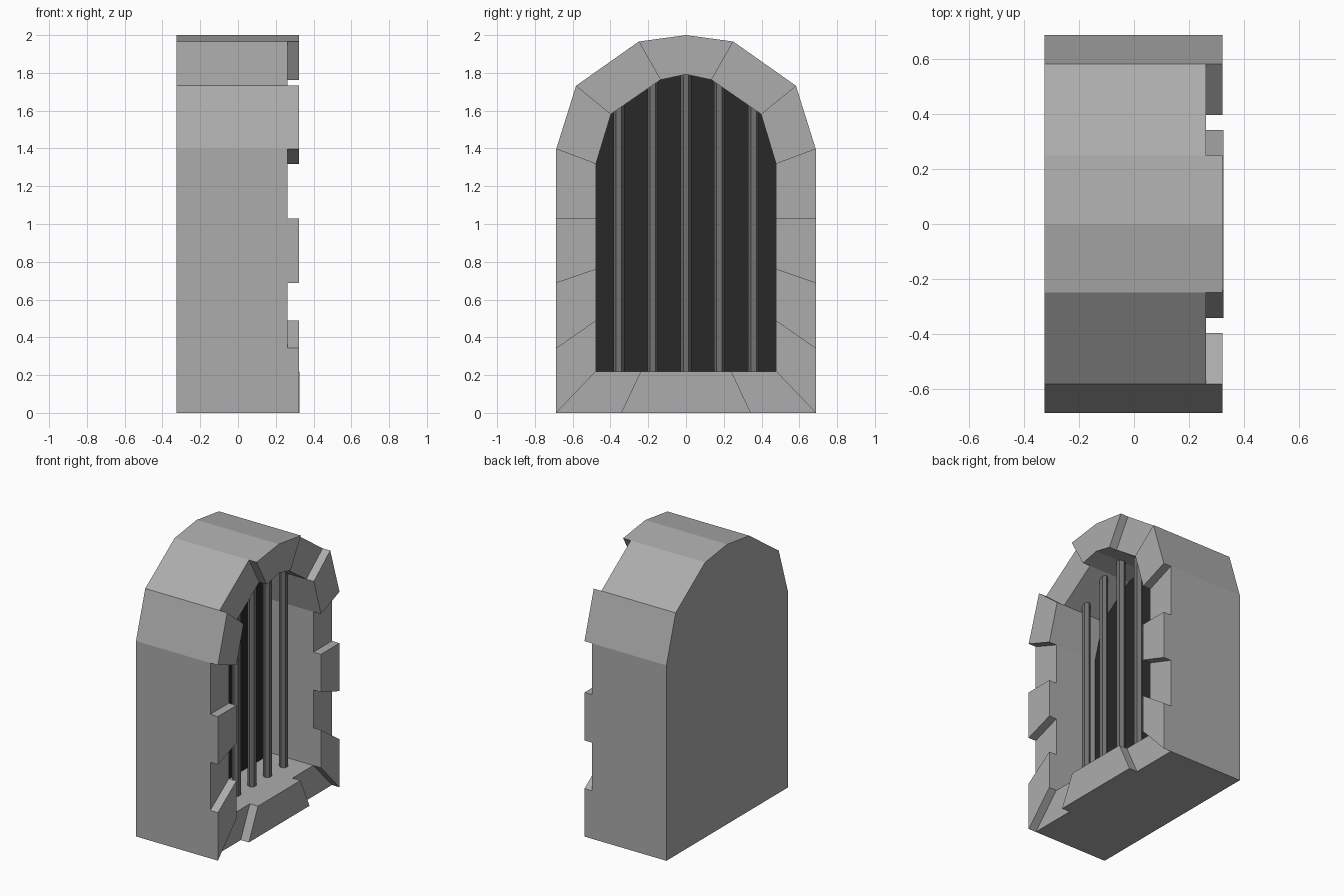
import bpy, bmesh

if "Cube" in bpy.data.objects:
    bpy.data.objects.remove(bpy.data.objects["Cube"])

BACK, PANEL, LOW, HIGH, SILL = -0.326, -0.07, 0.262, 0.322, 0.326


def make_object(name, bm, mat):
    bmesh.ops.remove_doubles(bm, verts=bm.verts, dist=1e-5)
    bmesh.ops.recalc_face_normals(bm, faces=bm.faces)
    me = bpy.data.meshes.new(name)
    bm.to_mesh(me)
    bm.free()
    ob = bpy.data.objects.new(name, me)
    bpy.context.collection.objects.link(ob)
    me.materials.append(mat)
    return ob


def colour(name, v):
    m = bpy.data.materials.new(name)
    m.diffuse_color = (v, v, v, 1)
    m.use_nodes = True
    m.node_tree.nodes["Principled BSDF"].inputs["Base Color"].default_value = m.diffuse_color
    return m


# Joints between stones: (outer y, outer z, inner y, inner z), right half from the sill up
half = [(0.343, 0, 0.24, 0.22), (0.687, 0, 0.477, 0.22), (0.687, 0.343, 0.477, 0.49),
        (0.687, 0.687, 0.477, 0.76), (0.687, 1.03, 0.477, 1.03), (0.687, 1.397, 0.477, 1.318),
        (0.582, 1.732, 0.397, 1.582), (0.25, 1.966, 0.135, 1.763)]
joints = half + [(0, 2.0, 0, 1.792)] + [(-a, b, -c, d) for a, b, c, d in reversed(half)]
n = len(joints)
outer = [j[:2] for j in joints]
inner = [j[2:] for j in joints]


def depth(i):
    if i == n - 1:
        return SILL
    return HIGH if min(i, 15 - i) % 2 else LOW


# Stone surround: alternating raised and recessed stones around a deep niche
bm = bmesh.new()


def face(*pts):
    bm.faces.new([bm.verts.new(p) for p in pts])


for i in range(n):
    k = (i + 1) % n
    d, e = depth(i), depth(k)
    o0, o1, i0, i1 = outer[i], outer[k], inner[i], inner[k]
    face((d, *o0), (d, *o1), (d, *i1), (d, *i0))
    face((BACK, *o0), (BACK, *o1), (d, *o1), (d, *o0))
    face((d, *i0), (d, *i1), (PANEL, *i1), (PANEL, *i0))
    if d != e:
        # step face between a raised and a recessed stone
        face((d, *o1), (e, *o1), (e, *i1), (d, *i1))
face(*[(BACK, *p) for p in reversed(outer)])
face(*[(PANEL, *p) for p in inner])
make_object("stone_surround", bm, colour("stone", 0.415))

# Dark panel at the back of the niche
bm = bmesh.new()
bm.faces.new([bm.verts.new((PANEL + 0.003, *p)) for p in inner])
panel = make_object("dark_panel", bm, colour("dark", 0.021)).data
if panel.polygons[0].normal.x < 0:
    panel.flip_normals()

# Five six-sided bars running from sill into the arch
iron = colour("iron", 0.17)
for y, top in ((-0.355, 1.66), (-0.176, 1.78), (0, 1.83), (0.176, 1.78), (0.358, 1.66)):
    bottom = 0.2
    bpy.ops.mesh.primitive_cylinder_add(vertices=6, radius=0.029, depth=top - bottom,
                                        location=(0.11, y, (top + bottom) / 2))
    bar = bpy.context.object
    bar.name = "window_bar"
    bar.data.materials.append(iron)
